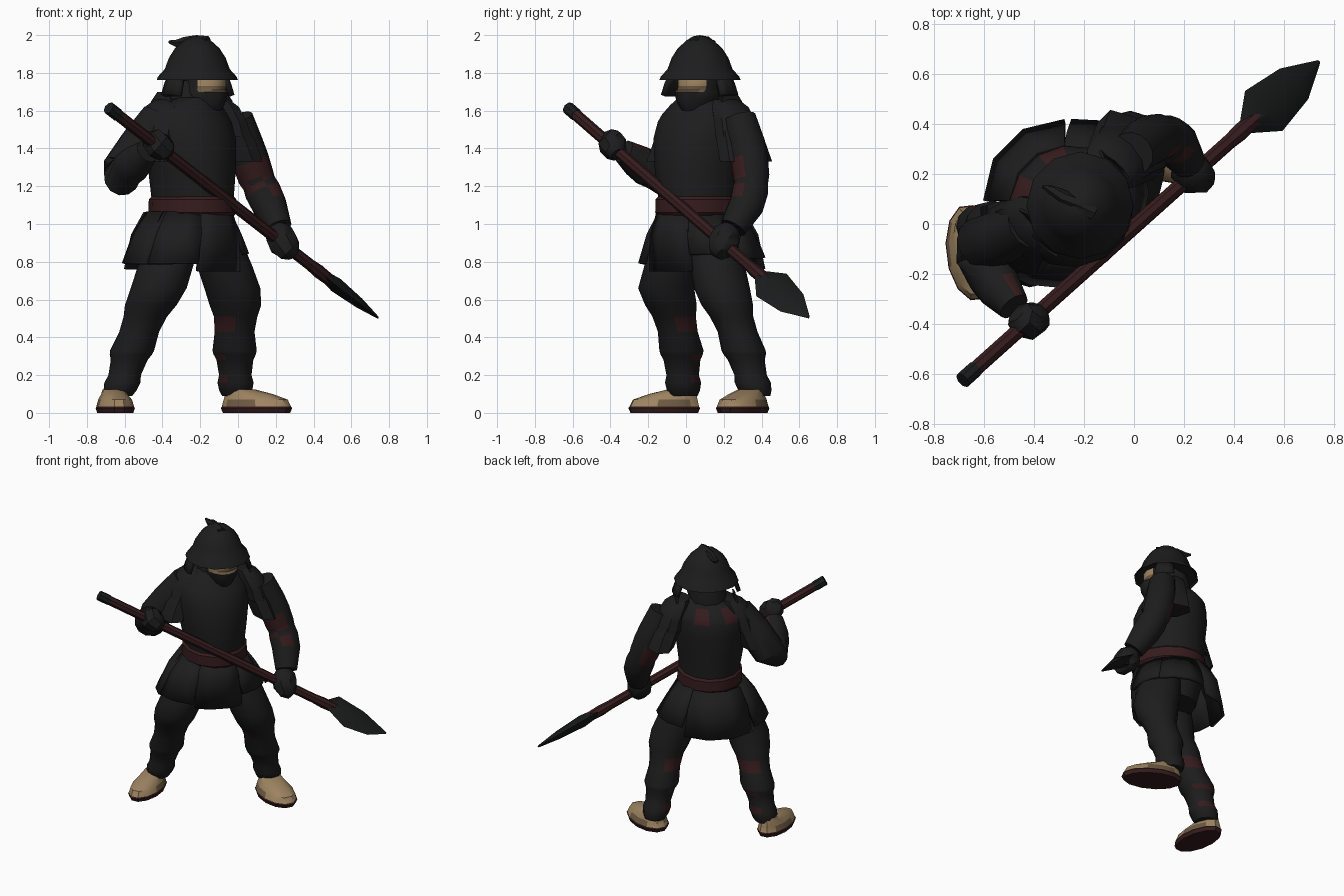
import bpy, bmesh, math
from mathutils import Vector

if "Cube" in bpy.data.objects:
    bpy.data.objects.remove(bpy.data.objects["Cube"])

H = -math.pi / 4                      # heading of the body
S = math.sqrt(0.5)


def mat(name, rgb):
    m = bpy.data.materials.new(name)
    m.diffuse_color = (*rgb, 1)
    m.use_nodes = True
    m.node_tree.nodes["Principled BSDF"].inputs["Base Color"].default_value = m.diffuse_color
    return m


CHAR = mat("charcoal", (0.0122, 0.0122, 0.0126))
RED = mat("dark_red", (0.037, 0.0115, 0.0125))
TAN = mat("tan", (0.34, 0.23, 0.12))
BROWN = mat("dull_tan", (0.15, 0.10, 0.053))
STEEL = mat("dark_steel", (0.0105, 0.0115, 0.0115))


def W(u, w):
    """Body frame (u = wearer's left, w = forward) to world x, y."""
    return S * (u + w), S * (u - w)


def skin(name, rings, mats, closed=True, rule=None, thick=0):
    """Bridge rings of points into a mesh; rule picks the material per face."""
    bm = bmesh.new()
    vs = [[bm.verts.new(p) for p in r] for r in rings]
    n = len(rings[0])
    for a, b in zip(vs, vs[1:]):
        for i in range(n if closed else n - 1):
            j = (i + 1) % n
            bm.faces.new((a[i], a[j], b[j], b[i]))
    if closed:
        bm.faces.new(vs[0][::-1])
        bm.faces.new(vs[-1])
        bmesh.ops.recalc_face_normals(bm, faces=bm.faces[:])
    bm.normal_update()
    if rule:
        for f in bm.faces:
            f.material_index = rule(f.calc_center_median(), f.normal)
    me = bpy.data.meshes.new(name)
    bm.to_mesh(me)
    bm.free()
    for m in mats:
        me.materials.append(m)
    ob = bpy.data.objects.new(name, me)
    bpy.context.collection.objects.link(ob)
    if thick:
        mod = ob.modifiers.new("thickness", "SOLIDIFY")
        mod.thickness = thick
        mod.offset = 0
    return ob


def loft(name, rings, mats, n=12, h=H, arc=None, rule=None, thick=0):
    """Stack of level ellipses (x, y, z, half width, half depth); arc makes an open panel."""
    F = Vector((math.cos(h), math.sin(h), 0))
    L = Vector((-F.y, F.x, 0))
    if arc:
        ts = [arc[0] + (arc[1] - arc[0]) * i / (n - 1) for i in range(n)]
    else:
        ts = [2 * math.pi * (i + 0.5) / n for i in range(n)]
    pts = [[Vector((x, y, z)) + F * b * math.cos(t) + L * a * math.sin(t) for t in ts]
           for x, y, z, a, b in rings]
    return skin(name, pts, mats, not arc, rule, thick)


def tube(name, path, mats, n=8, rule=None):
    """Round limb along a path of (x, y, z, radius)."""
    ps = [Vector(p[:3]) for p in path]
    rings = []
    for i, p in enumerate(ps):
        d = (ps[min(i + 1, len(ps) - 1)] - ps[max(i - 1, 0)]).normalized()
        e = d.cross(Vector((S, -S, 0.1))).normalized()
        g = d.cross(e)
        rings.append([p + path[i][3] * (e * math.cos(t) + g * math.sin(t))
                      for t in (2 * math.pi * (k + 0.5) / n for k in range(n))])
    return skin(name, rings, mats, True, rule)


# torso with red straps high on the back, and sash
def straps(c, nrm):
    u = S * (c.x + c.y) + .13
    return int(nrm.x - nrm.y < -.3 and 1.53 < c.z < 1.64 and .06 < abs(u) < .15)


loft("torso", [(*W(-.12, -.24), .80, .16, .16), (*W(-.12, -.23), 1.0, .20, .22),
               (*W(-.12, -.22), 1.14, .20, .235), (*W(-.125, -.22), 1.3, .225, .242),
               (*W(-.13, -.23), 1.45, .245, .245), (*W(-.13, -.245), 1.54, .242, .225),
               (*W(-.13, -.25), 1.58, .23, .20), (*W(-.12, -.24), 1.63, .18, .16),
               (*W(-.11, -.21), 1.67, .11, .11)], [CHAR, RED], 14, rule=straps)
loft("sash", [(*W(-.12, -.22), 1.045, .205, .235), (*W(-.12, -.22), 1.06, .219, .248),
              (*W(-.12, -.22), 1.13, .215, .248), (*W(-.12, -.22), 1.145, .20, .235)], [RED], 14)

# flared skirt plates
for name, t0, t1, z, a, b in (("skirt_left", .5, 1.5, .84, .34, .28), ("skirt_left_rear", 1.4, 2.4, .82, .36, .31),
                              ("skirt_right", -1.5, -.5, .79, .36, .28), ("skirt_right_rear", -2.4, -1.4, .79, .37, .32),
                              ("skirt_front", -.55, .55, .75, .30, .255),
                              ("skirt_back", math.pi - .78, math.pi + .78, .76, .32, .345)):
    c = W(-.13, -.24)
    k = .012 if name in ("skirt_front", "skirt_back") else 0
    loft(name, [(*c, 1.06, .205 + k, .23 + k), (*c, .94, (a + .22) / 2 + k, (b + .25) / 2 + k), (*c, z, a, b)],
         [CHAR], 4, arc=(t0, t1), thick=.02)


# legs with red ties on the inner rear of the knees and calves
def leg(name, centres, inner):
    def calf(c, nrm):
        d = nrm.dot(Vector(inner))
        return int((.43 < c.z < .51 and d > .35) or (d > .6 and (.28 < c.z < .31 or .16 < c.z < .2)))
    prof = [(.90, .14), (.78, .15), (.66, .152), (.57, .14), (.51, .118), (.43, .108), (.33, .12),
            (.31, .115), (.28, .10), (.20, .088), (.16, .098), (.12, .09), (.09, .075)]
    rings = []
    for z, r in prof:
        for p, q in zip(centres, centres[1:]):
            if q[2] <= z <= p[2]:
                f = (p[2] - z) / (p[2] - q[2])
                rings.append((p[0] + (q[0] - p[0]) * f, p[1] + (q[1] - p[1]) * f, z, r * .95, r))
                break
    loft(name, rings, [CHAR, RED], 12, rule=calf)


leg("right_leg", [(-.33, -.03, .95), (-.42, -.105, .66), (-.495, -.06, .5), (-.555, -.025, .35), (-.645, -.01, .05)],
    (.35, .94, 0))
leg("left_leg", [(-.13, .13, .95), (-.03, .19, .66), (-.01, .225, .55), (-.02, .285, .4), (-.01, .385, .05)],
    (-.94, -.35, 0))


# splayed shoes: red sole, tan upper with duller sides
def shoe(name, x, y, h, ln, wd):
    fx, fy = math.cos(h), math.sin(h)

    def upper(c, nrm):
        if c.z < .032:
            return 1
        along = (c.x - x) * fx + (c.y - y) * fy
        return 2 if c.z < .08 and -.14 < along < .07 else 0
    spec = ((0, 0, .92, .94), (.025, 0, 1, 1), (.033, 0, .96, .97), (.07, -.005, .86, .90),
            (.10, -.045, .66, .66), (.125, -.09, .55, .35))
    loft(name, [(x + fx * o, y + fy * o, z, wd * a, ln * b) for z, o, a, b in spec],
         [TAN, RED, BROWN], 12, h, rule=upper)


shoe("right_shoe", -.65, -.115, math.radians(-83), .195, .102)
shoe("left_shoe", .098, .30, math.radians(-28), .205, .118)


# arms with red ties on the inner side, and fists
def inner_left(c, nrm):
    return int(nrm.x + nrm.y < .45 and (1.25 < c.z < 1.34 or 1.175 < c.z < 1.215))


def inner_right(c, nrm):
    return int(nrm.x > .1 and nrm.z > .6 and -.27 < c.y < -.2)


tube("right_arm", [(-.42, .0, 1.56, .10), (-.52, -.05, 1.42, .11), (-.61, -.08, 1.29, .11), (-.615, -.13, 1.25, .10),
                   (-.57, -.21, 1.30, .098), (-.535, -.26, 1.335, .09), (-.48, -.33, 1.385, .065)],
     [CHAR, RED], 12, inner_right)
tube("left_arm", [(-.01, .28, 1.56, .09), (.035, .32, 1.42, .10), (.065, .335, 1.34, .10), (.095, .345, 1.25, .097),
                  (.112, .345, 1.215, .09), (.130, .34, 1.175, .097), (.165, .32, 1.10, .094),
                  (.215, .25, .98, .072)], [CHAR, RED], 14, inner_left)
tube("right_fist", [(-.47, -.36, 1.46, .04), (-.455, -.375, 1.45, .066), (-.42, -.39, 1.415, .076),
                    (-.38, -.37, 1.385, .062), (-.365, -.36, 1.37, .035)], [CHAR])
tube("left_fist", [(.20, .235, .98, .05), (.215, .22, .95, .078), (.24, .20, .90, .085),
                   (.275, .19, .86, .068), (.295, .20, .84, .04)], [CHAR])

# shoulder guards: upper cap, broad lower plate, upright wing
for name, s, u, w in (("left", 1, .21, -.23), ("right", -1, -.38, -.29)):
    def at(k):
        return W(u - s * k, w)
    loft(name + "_shoulder_cap", [(*at(.14), 1.66, .05, .08), (*at(.11), 1.62, .085, .115),
                                  (*at(.07), 1.54, .095, .135), (*at(.05), 1.46, .10, .145)], [CHAR], 10)
    loft(name + "_shoulder_plate", [(*at(.07), 1.53, .08, .13), (*at(.03), 1.44, .098, .155),
                                    (*at(-.01), 1.33, .095, .172)], [CHAR], 8)
    loft(name + "_shoulder_wing", [(*at(.09), 1.55, .012, .09), (*at(.10), 1.65, .012, .085),
                                   (*at(.11), 1.70, .008, .045)], [CHAR], 6)


# head with an uncovered eye band above the dark mask
def face(c, nrm):
    if nrm.x - nrm.y < .35 or not 1.70 < c.z < 1.775:
        return 0
    return 2 if c.z < 1.722 else 1


loft("head", [(*W(-.08, -.16), 1.555, .03, .05), (*W(-.08, -.18), 1.60, .075, .115), (*W(-.08, -.18), 1.66, .10, .145),
              (*W(-.08, -.18), 1.70, .11, .148), (*W(-.08, -.185), 1.71, .108, .13),
              (*W(-.075, -.185), 1.73, .11, .13), (*W(-.075, -.185), 1.775, .112, .128),
              (*W(-.08, -.19), 1.80, .11, .12)], [CHAR, TAN, BROWN], 14, rule=face)
loft("neck_cloth", [(*W(-.11, -.24), 1.60, .13, .13), (*W(-.105, -.25), 1.68, .12, .12),
                    (*W(-.10, -.25), 1.76, .11, .10)], [CHAR], 10)

# helmet with flared brim, side flaps and swept crest
c = W(-.10, -.205)
loft("helmet", [(*c, z, r, r) for z, r in ((1.775, .20), (1.762, .215), (1.78, .208), (1.82, .172), (1.88, .15),
                                           (1.93, .118), (1.975, .068), (1.993, .025))], [CHAR], 12)
for a0 in (1.3, -1.8):
    loft("helmet_flap", [(*c, 1.79, .17, .17), (*c, 1.74, .195, .195), (*c, 1.68, .215, .215)],
         [CHAR], 4, arc=(a0, a0 + .6), thick=.025)
tube("helmet_crest", [(-.16, .04, 1.965, .03), (-.22, .075, 1.972, .028), (-.28, .11, 1.968, .026),
                      (-.33, .135, 1.955, .02), (-.365, .15, 1.965, .008)], [CHAR], 6)

# spear
A, B = Vector((-.685, -.625, 1.615)), Vector((.74, .65, .505))


def on(t):
    return A.lerp(B, t)


tube("spear_shaft", [(*on(t), .031) for t in (.03, .3, .55, .8)], [RED])
tube("spear_butt", [(*on(t), .034) for t in (0, .035)], [STEEL])
tube("spear_socket", [(*on(t), r) for t, r in ((.75, .031), (.78, .036), (.84, .03))], [RED])
side = Vector((.6, -.64, -.48))       # blade lies flat along this direction
flat = (B - A).cross(side).normalized()
skin("spear_blade", [[on(t) + side * wd, on(t) + flat * th, on(t) - side * wd, on(t) - flat * th]
                     for t, wd, th in ((.79, .03, .025), (.845, .125, .04), (.93, .095, .028), (1, .008, .006))],
     [STEEL])

# smooth shading with kept edges
for ob in bpy.context.scene.objects:
    ob.select_set(True)
    bpy.context.view_layer.objects.active = ob
bpy.ops.object.shade_smooth_by_angle(angle=math.radians(38))
